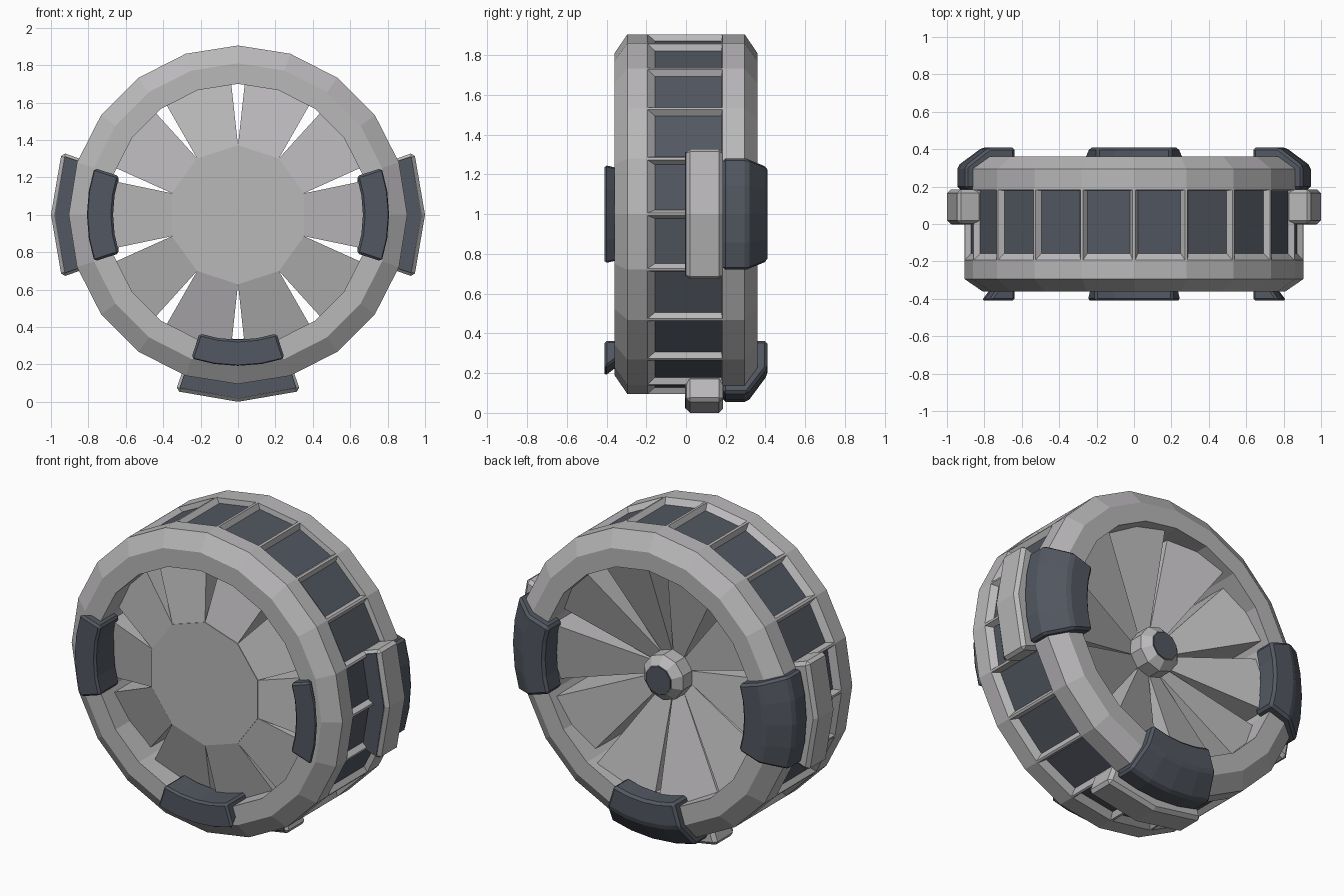
import bpy, bmesh
from math import sin, cos, radians, pi

cube = bpy.data.objects.get("Cube")
if cube:
    bpy.data.objects.remove(cube, do_unlink=True)


def material(name, rgb):
    m = bpy.data.materials.new(name)
    m.use_nodes = True
    m.diffuse_color = (*rgb, 1)
    bsdf = next(n for n in m.node_tree.nodes if n.type == 'BSDF_PRINCIPLED')
    bsdf.inputs["Base Color"].default_value = (*rgb, 1)
    bsdf.inputs["Roughness"].default_value = 0.6
    return m


light = material("light_grey", (0.49, 0.48, 0.49))
dark = material("dark_slate", (0.085, 0.097, 0.12))


def polar(r, t, y):
    """Point at radius r and angle t about the wheel axis."""
    return (r * cos(t), y, 1 + r * sin(t))


def finish(name, bm, mats, bevel=0):
    bmesh.ops.recalc_face_normals(bm, faces=bm.faces)
    me = bpy.data.meshes.new(name)
    bm.to_mesh(me)
    bm.free()
    for m in mats:
        me.materials.append(m)
    ob = bpy.data.objects.new(name, me)
    bpy.context.collection.objects.link(ob)
    if bevel:
        mod = ob.modifiers.new("bevel", 'BEVEL')
        mod.width = bevel
        mod.segments = 1
        mod.limit_method = 'ANGLE'
        mod.angle_limit = radians(35)
    return ob


def sweep(profile, start, end, steps, full=False):
    """Sweep a closed (radius, y) profile about the wheel axis."""
    bm = bmesh.new()
    count = steps if full else steps + 1
    rings = [[bm.verts.new(polar(r, start + (end - start) * i / steps, y))
              for r, y in profile] for i in range(count)]
    n = len(profile)
    for i in range(steps):
        a, b = rings[i], rings[(i + 1) % count]
        for j in range(n):
            k = (j + 1) % n
            bm.faces.new((a[j], a[k], b[k], b[j]))
    if full:
        bmesh.ops.remove_doubles(bm, verts=bm.verts, dist=1e-5)
    else:
        bm.faces.new(rings[0])
        bm.faces.new(rings[-1])
    return bm


# Outer ring with a recessed dark panel on every tread face
bm = sweep([(0.70, -0.36), (0.81, -0.36), (0.905, -0.295), (0.905, -0.2),
            (0.905, 0.19), (0.905, 0.295), (0.81, 0.36), (0.70, 0.36)],
           0, 2 * pi, 20, full=True)
bmesh.ops.recalc_face_normals(bm, faces=bm.faces)
panels = []
for f in bm.faces:
    c = f.calc_center_median()
    if abs(c.y) < 0.01 and (c.x ** 2 + (c.z - 1) ** 2) ** 0.5 > 0.8:
        panels.append(f)
bmesh.ops.inset_individual(bm, faces=panels, thickness=0.01)
bmesh.ops.inset_individual(bm, faces=panels, thickness=0.027, depth=-0.03)
for f in panels:
    f.material_index = 1
    for v in f.verts:
        v.co.y = 0.178 if v.co.y > 0 else -0.157
finish("outer_ring", bm, [light, dark])

# Ten pitched, wedge-shaped fan blades
half = radians(18)
tip = radians(14.8)
for i in range(10):
    mid = i * 2 * half
    bm = bmesh.new()
    corners = []
    for s in (-1, 1):
        corners.append([bm.verts.new(p) for p in (
            polar(0.37, mid + s * half, -0.315),
            polar(0.76, mid + s * tip, -0.215 + 0.025 * s),
            polar(0.76, mid + s * tip, 0.29 + 0.04 * s),
            polar(0.10, mid + s * half, 0.12))])
    a, b = corners
    bm.faces.new(a)
    bm.faces.new(b)
    for j in range(4):
        k = (j + 1) % 4
        bm.faces.new((a[j], a[k], b[k], b[j]))
    finish(f"fan_blade_{i + 1}", bm, [light])

# Flat front disc
bm = sweep([(0, -0.318), (0.372, -0.318), (0.372, -0.312), (0, -0.312)],
           half, half + 2 * pi, 10, full=True)
finish("front_disc", bm, [light])

# Tapered rear hub and its dark cap
bm = sweep([(0, 0.05), (0.137, 0.05), (0.137, 0.215), (0.088, 0.26), (0, 0.26)],
           half, half + 2 * pi, 10, full=True)
finish("rear_hub", bm, [light])
bm = sweep([(0, 0.258), (0.085, 0.258), (0.085, 0.266), (0, 0.266)],
           half, half + 2 * pi, 10, full=True)
finish("rear_hub_cap", bm, [dark])

# Clamps and brackets on the left, the right and the bottom
for side, centre in (("left", 0), ("right", pi), ("bottom", 1.5 * pi)):
    def arc(name, profile, degrees, steps, mat, bevel=0):
        w = radians(degrees)
        finish(f"{side}_{name}",
               sweep(profile, centre - w, centre + w, steps), [mat], bevel)

    arc("front_clamp",
        [(0.668, -0.41), (0.815, -0.41), (0.77, -0.35), (0.72, -0.22),
         (0.668, -0.22)], 18, 4, dark, 0.012)
    arc("rear_clamp",
        [(0.665, 0.27), (0.665, 0.41), (0.81, 0.41), (0.945, 0.31),
         (0.945, 0.185), (0.88, 0.185), (0.80, 0.27)],
        17.5, 4, dark, 0.015)
    arc("bracket",
        [(0.86, 0), (1.0, 0), (1.0, 0.185), (0.86, 0.185)],
        19.5, 2, light, 0.02)
    arc("bracket_face",
        [(0.88, -0.004), (0.977, -0.004), (0.977, 0.003), (0.88, 0.003)],
        18.6, 2, dark)
